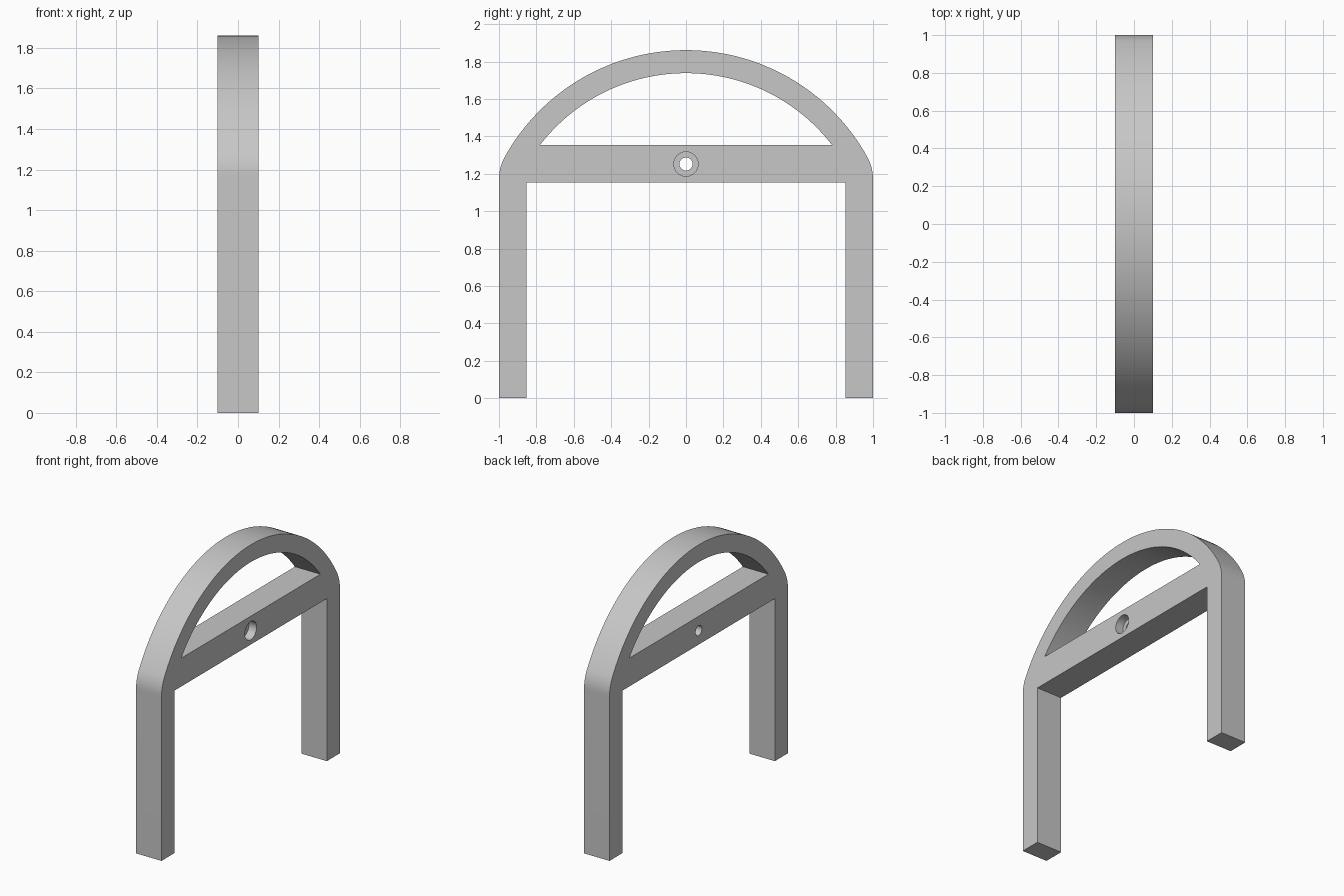
import bpy
import bmesh
from math import atan2, cos, sin, sqrt, pi, radians

cube = bpy.data.objects.get("Cube")
if cube:
    bpy.data.objects.remove(cube, do_unlink=True)

HALF = 0.1                      # half thickness along x
CENTRE_Z = 0.753                # centre of both arch arcs
OUTER_R, INNER_R = 1.108, 0.985
FILLET = 0.25                   # shoulder rounding
BAR_LOW, BAR_TOP = 1.153, 1.354
LEG_IN = 0.853
HOLE_Z = 1.252


def arc(cy, cz, r, start, end, steps):
    """Points (y, z) along an arc."""
    return [(cy + r * cos(start + (end - start) * i / steps),
             cz + r * sin(start + (end - start) * i / steps))
            for i in range(steps + 1)]


def prism(name, outline, x0, x1):
    """Extrude a (y, z) outline along x."""
    bm = bmesh.new()
    face = bm.faces.new([bm.verts.new((x0, y, z)) for y, z in outline])
    ext = bmesh.ops.extrude_face_region(bm, geom=[face])
    moved = [v for v in ext["geom"] if isinstance(v, bmesh.types.BMVert)]
    bmesh.ops.translate(bm, verts=moved, vec=(x1 - x0, 0, 0))
    bmesh.ops.recalc_face_normals(bm, faces=bm.faces)
    mesh = bpy.data.meshes.new(name)
    bm.to_mesh(mesh)
    bm.free()
    obj = bpy.data.objects.new(name, mesh)
    bpy.context.collection.objects.link(obj)
    return obj


def cut(target, cutter):
    """Subtract a cutter, apply the cut and discard the cutter."""
    mod = target.modifiers.new("cut", 'BOOLEAN')
    mod.operation = 'DIFFERENCE'
    mod.solver = 'EXACT'
    mod.object = cutter
    bpy.context.view_layer.objects.active = target
    bpy.ops.object.modifier_apply(modifier=mod.name)
    bpy.data.objects.remove(cutter, do_unlink=True)


# Outer silhouette: legs, rounded shoulders and arch
fy = 1 - FILLET
rise = sqrt((OUTER_R - FILLET) ** 2 - fy ** 2)
tangent = atan2(rise, fy)
shoulder = arc(fy, CENTRE_Z + rise, FILLET, 0, tangent, 10)
arch = arc(0, CENTRE_Z, OUTER_R, tangent, pi - tangent, 64)
other = [(-y, z) for y, z in reversed(shoulder)]
outline = ([(LEG_IN, BAR_LOW), (LEG_IN, 0), (1, 0)] + shoulder + arch[1:-1]
           + other + [(-1, 0), (-LEG_IN, 0), (-LEG_IN, BAR_LOW)])
frame = prism("arched_frame", outline, -HALF, HALF)

# Opening between the crossbar and the arch
a = atan2(BAR_TOP - CENTRE_Z, sqrt(INNER_R ** 2 - (BAR_TOP - CENTRE_Z) ** 2))
cut(frame, prism("arch_opening", arc(0, CENTRE_Z, INNER_R, a, pi - a, 64),
                 -0.2, 0.2))

# Screw hole with a wider recess on the left side
for name, r, x0 in (("screw_hole", 0.035, -0.2), ("screw_recess", 0.065, 0.04)):
    cut(frame, prism(name, arc(0, HOLE_Z, r, 0, 2 * pi, 48)[:-1], x0, 0.2))

# Single grey finish
grey = bpy.data.materials.new("plain_grey")
grey.use_nodes = True
colour = (0.57, 0.57, 0.57, 1)
grey.diffuse_color = colour
grey.node_tree.nodes["Principled BSDF"].inputs["Base Color"].default_value = colour
frame.data.materials.clear()
frame.data.materials.append(grey)

bpy.ops.object.select_all(action='DESELECT')
frame.select_set(True)
bpy.context.view_layer.objects.active = frame
bpy.ops.object.shade_smooth_by_angle(angle=radians(30))
